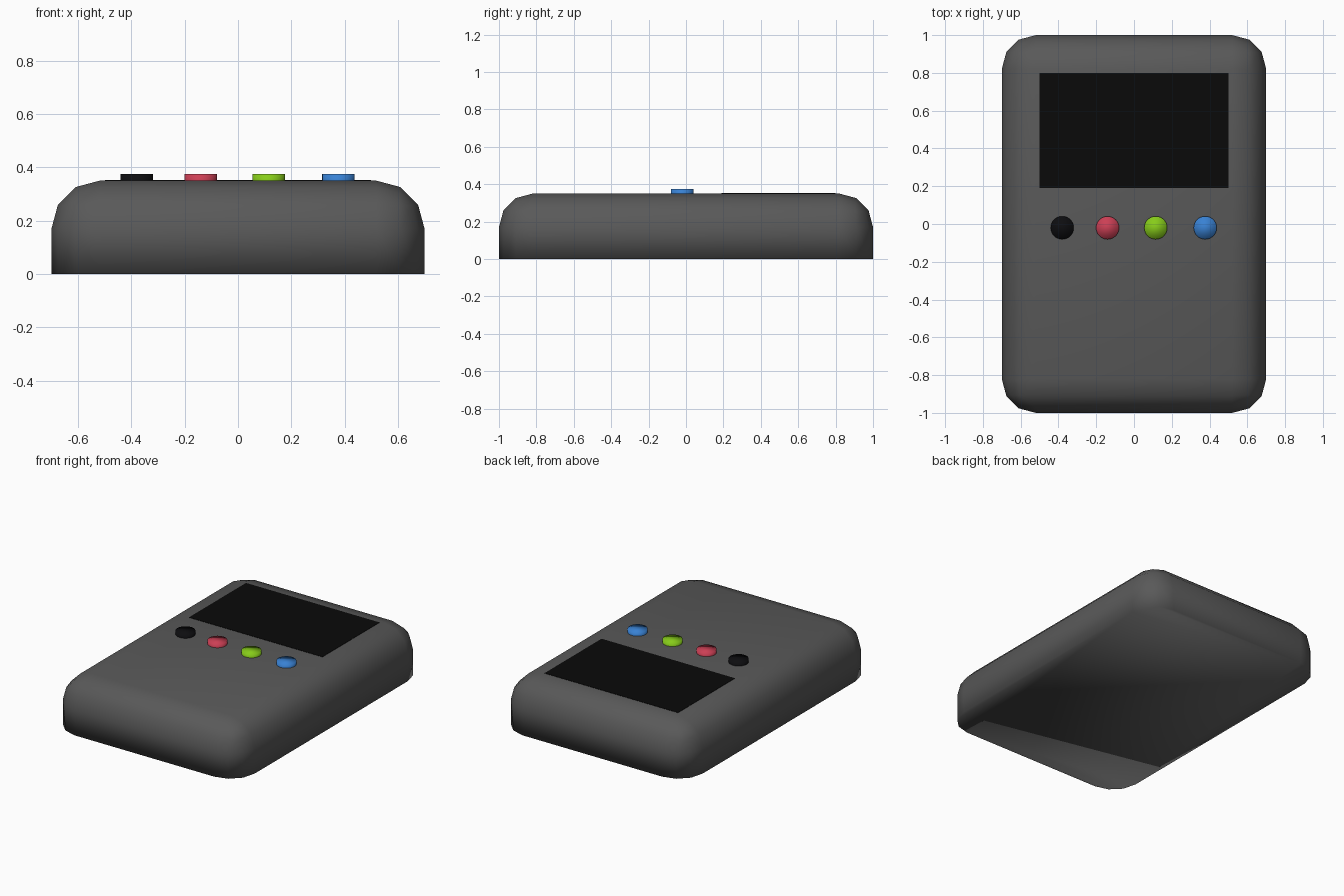
import bpy, bmesh

if "Cube" in bpy.data.objects:
    bpy.data.objects.remove(bpy.data.objects["Cube"])


def make_object(name, bm, color=None):
    mesh = bpy.data.meshes.new(name)
    bmesh.ops.recalc_face_normals(bm, faces=bm.faces[:])
    bm.to_mesh(mesh)
    bm.free()
    obj = bpy.data.objects.new(name, mesh)
    bpy.context.collection.objects.link(obj)
    if color:
        mat = bpy.data.materials.new(name + "_colour")
        mat.diffuse_color = (*color, 1)
        mat.use_nodes = True
        mat.node_tree.nodes["Principled BSDF"].inputs["Base Color"].default_value = mat.diffuse_color
        mesh.materials.append(mat)
    return obj


def box(x0, x1, y0, y1, z0, z1):
    bm = bmesh.new()
    bmesh.ops.create_cube(bm, size=1)
    for v in bm.verts:
        v.co.x = x0 + (v.co.x + 0.5) * (x1 - x0)
        v.co.y = y0 + (v.co.y + 0.5) * (y1 - y0)
        v.co.z = z0 + (v.co.z + 0.5) * (z1 - z0)
    return bm


def smooth(obj):
    for p in obj.data.polygons:
        p.use_smooth = True


# Case: block rounded on every edge except around the flat base
bm = box(-0.7, 0.7, -1, 1, 0, 0.35)
edges = [e for e in bm.edges if max(v.co.z for v in e.verts) > 0.1]
bmesh.ops.bevel(bm, geom=edges, offset=0.18, offset_type='OFFSET',
                segments=3, profile=0.5, affect='EDGES')
smooth(make_object("case", bm, (0.1, 0.1, 0.1)))

# Screen: thin dark panel lying flush in the top
make_object("screen", box(-0.5, 0.5, 0.19, 0.8, 0.30, 0.352), (0.003, 0.003, 0.003))

# Row of four round buttons
buttons = [("black_button", -0.38, (0.004, 0.004, 0.005)),
           ("red_button", -0.14, (0.6, 0.05, 0.09)),
           ("green_button", 0.115, (0.24, 0.6, 0.01)),
           ("blue_button", 0.377, (0.04, 0.22, 0.65))]
for name, x, color in buttons:
    bm = bmesh.new()
    bmesh.ops.create_cone(bm, cap_ends=True, segments=32,
                          radius1=0.061, radius2=0.061, depth=0.055)
    button = make_object(name, bm, color)
    button.location = (x, -0.02, 0.3475)
    smooth(button)
